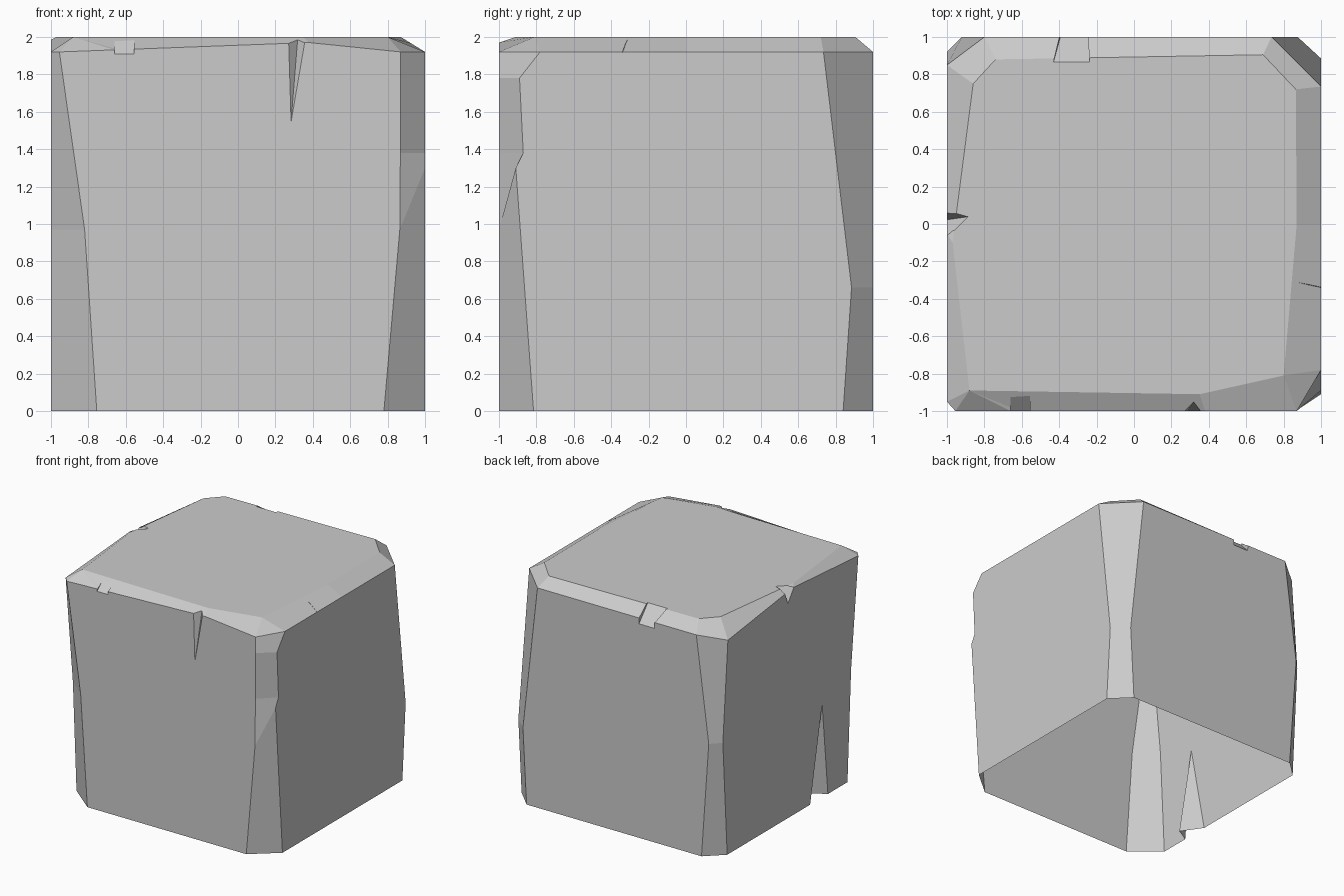
import bpy
import bmesh

if "Cube" in bpy.data.objects:
    bpy.data.objects.remove(bpy.data.objects["Cube"], do_unlink=True)

stone = bpy.data.materials.new("stone_grey")
stone.use_nodes = True
GREY = (0.6, 0.6, 0.6, 1)
stone.diffuse_color = GREY
stone.node_tree.nodes["Principled BSDF"].inputs["Base Color"].default_value = GREY


def make_object(name, bm):
    bmesh.ops.recalc_face_normals(bm, faces=bm.faces[:])
    mesh = bpy.data.meshes.new(name)
    bm.to_mesh(mesh)
    bm.free()
    mesh.materials.append(stone)
    obj = bpy.data.objects.new(name, mesh)
    bpy.context.collection.objects.link(obj)
    return obj


# Worn vertical edges: (height, cut along x, height, cut along y), bottom to top
CORNERS = {
    (-1, -1): [(0, .245, 0, .2), (.97, .18, .97, .15), (1.92, .045, 1.92, .05)],
    (1, -1): [(0, .22, 0, .185), (.97, .135, 1.3, .09), (1.38, .132, 1.38, .13),
              (1.78, .13, 1.78, .11), (1.92, .13, 1.92, .22)],
    (1, 1): [(0, .16, 0, .16), (.66, .125, .66, .115), (1.92, .265, 1.92, .265)],
    (-1, 1): [(0, .15, 0, .14), (1, .08, 1, .08), (1.92, .2, 1.87, .15)],
}

bm = bmesh.new()
along_x, along_y = {}, {}
for (sx, sy), levels in CORNERS.items():
    a = [bm.verts.new((sx * (1 - cx), sy, z)) for z, cx, _, _ in levels]
    b = [bm.verts.new((sx, sy * (1 - cy), z)) for _, _, z, cy in levels]
    along_x[sx, sy], along_y[sx, sy] = a, b
    for i in range(len(levels) - 1):
        bm.faces.new((a[i], b[i], b[i + 1], a[i + 1]))

# Flat walls between the worn edges
front_mid = bm.verts.new((.38, -1, 1.97))
right_mid = bm.verts.new((1, 0, 1.92))
left_mid = bm.verts.new((-1, -.05, 1.985))
FL, FR, BR, BL = (-1, -1), (1, -1), (1, 1), (-1, 1)
for cols, start, end, mid in ((along_x, FL, FR, [front_mid]),
                              (along_y, FR, BR, [right_mid]),
                              (along_x, BR, BL, []),
                              (along_y, BL, FL, [left_mid])):
    bm.faces.new(cols[start] + mid + cols[end][::-1])

# Top face and the sloping border around it
border = [(along_y[FL][-1], (-.88, -.89)), (along_x[FL][-1], (-.88, -.89)),
          (front_mid, (.35, -.91)),
          (along_x[FR][-1], (.80, -.81)), (along_y[FR][-1], (.80, -.81)),
          (right_mid, (.87, 0)),
          (along_y[BR][-1], (.865, .72)), (along_x[BR][-1], (.69, .905)),
          (along_x[BL][-1], (-.74, .88)), (along_y[BL][-1], (-.86, .75)),
          (left_mid, (-.97, -.1))]
cap = {}
for _, p in border:
    if p not in cap:
        cap[p] = bm.verts.new((*p, 2))
bm.faces.new(list(cap.values()))
for (v, p), (w, q) in zip(border, border[1:] + border[:1]):
    ring = [v, w, cap[q]] + ([cap[p]] if p != q else [])
    bm.faces.new(ring)

# Temporary underside, so that the chips cut cleanly
bm.faces.new([v for c in (FL, FR, BR, BL)
              for v in ((along_y[c][0], along_x[c][0]) if c in (FL, BR)
                        else (along_x[c][0], along_y[c][0]))])
block = make_object("stone_block", bm)


def chip(name, points):
    """Cut the convex hull of the points out of the block."""
    hull = bmesh.new()
    verts = [hull.verts.new(p) for p in points]
    bmesh.ops.convex_hull(hull, input=verts)
    cutter = make_object(name, hull)
    cutter.hide_render = True
    mod = block.modifiers.new(name, "BOOLEAN")
    mod.operation = "DIFFERENCE"
    mod.solver = "EXACT"
    mod.object = cutter
    bpy.context.view_layer.objects.active = block
    bpy.ops.object.modifier_apply(modifier=name)
    bpy.data.objects.remove(cutter, do_unlink=True)


# Grooves across the top border
chip("back_groove", [(x, y, z) for y, z, xs in ((.83, 2.035, (-.44, -.235)),
                                               (1.05, 1.82, (-.38, -.25)),
                                               (1.05, 2.035, (-.40, -.25)))
                     for x in xs])
chip("front_groove", [(x, y, z) for x in (-.66, -.555)
                      for y, z in ((-.86, 2.036), (-1.05, 1.865), (-1.05, 2.036))])
chip("right_crack", [(.82, -.3, 2.02), (1.05, -.36, 2.02), (1.05, -.33, 2.02),
                     (1.05, -.35, 1.88)])
chip("left_notch", [(-.88, .04, 2.01), (-1.02, .08, 2.01), (-1.02, -.1, 2.01),
                    (-1.02, .02, 1.85)])

# Tapering cracks in the front and left walls
chip("front_crack", [(.26, -1.01, 2), (.37, -1.01, 2), (.32, -.95, 2),
                     (.28, -1.005, 1.5)])
chip("left_crack", [(-1.01, -.26, -.05), (-1.01, -.54, -.05), (-.87, -.46, -.05),
                    (-1.005, -.45, .85)])

# Open underside
bm = bmesh.new()
bm.from_mesh(block.data)
under = [f for f in bm.faces if all(v.co.z < .001 for v in f.verts)]
bmesh.ops.delete(bm, geom=under, context="FACES")
bm.to_mesh(block.data)
bm.free()
